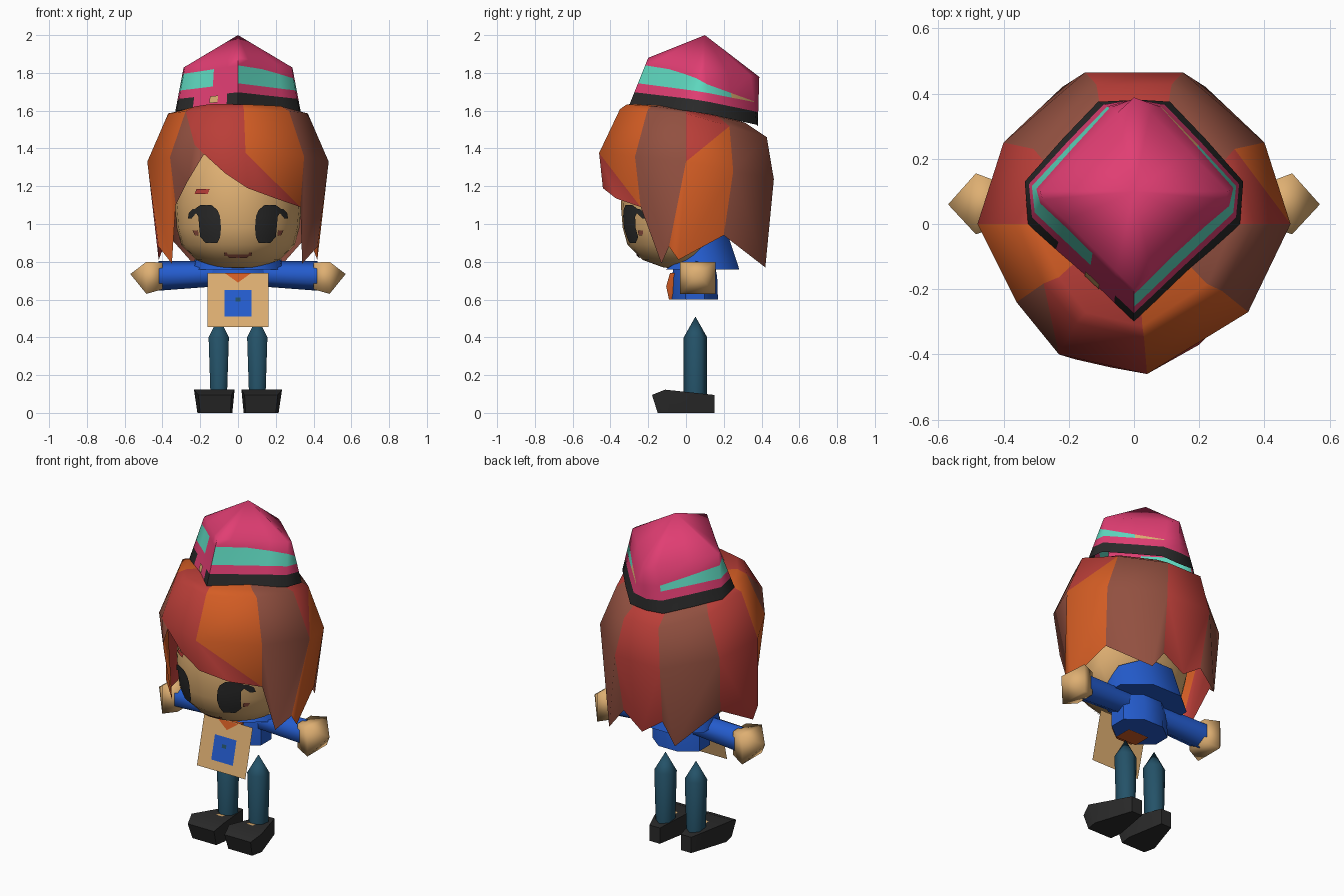
import bpy, bmesh, math
from mathutils import Vector

if "Cube" in bpy.data.objects:
    bpy.data.objects.remove(bpy.data.objects["Cube"])


def material(name, rgb):
    lin = [((c / 255 + 0.055) / 1.055) ** 2.4 for c in rgb]
    m = bpy.data.materials.new(name)
    m.diffuse_color = (*lin, 1)
    m.use_nodes = True
    m.node_tree.nodes["Principled BSDF"].inputs["Base Color"].default_value = m.diffuse_color
    return m


PINK = material("pink", (225, 62, 115))
AQUA = material("turquoise", (95, 217, 192))
BLACK = material("soft black", (42, 42, 42))
ORANGE = material("orange", (212, 93, 36))
RED = material("brick red", (186, 62, 56))
BROWN = material("brown", (146, 80, 64))
BLUE = material("blue", (36, 92, 206))
TEAL = material("dark teal", (36, 82, 104))
SKIN = material("tan", (222, 175, 114))


def finish(bm, name, mats, angle=80, recalc=True):
    if recalc:
        bmesh.ops.recalc_face_normals(bm, faces=bm.faces[:])
    me = bpy.data.meshes.new(name)
    bm.to_mesh(me)
    bm.free()
    for m in mats:
        me.materials.append(m)
    me.shade_smooth()
    me.set_sharp_from_angle(angle=math.radians(angle))
    ob = bpy.data.objects.new(name, me)
    bpy.context.collection.objects.link(ob)
    return ob


def loft(name, rings, mats, colour=lambda row, col: 0, caps=True, angle=80):
    """Skin closed rings of equal length; a one-point ring makes a tip."""
    bm = bmesh.new()
    vs = [[bm.verts.new(p) for p in r] for r in rings]
    n = max(len(r) for r in rings)
    for row, (a, b) in enumerate(zip(vs, vs[1:])):
        for i in range(n):
            j = (i + 1) % n
            if len(b) == 1:
                f = bm.faces.new((a[i], a[j], b[0]))
            else:
                f = bm.faces.new((a[i], a[j], b[j], b[i]))
            f.material_index = colour(row, i)
    if caps:
        for r in (vs[0], vs[-1]):
            if len(r) > 2:
                bm.faces.new(r)
    return finish(bm, name, mats, angle)


def ring(n, rx, ry, z, cx=0, cy=0, turn=0.5, tilt=0):
    pts = []
    for k in range(n):
        a = 2 * math.pi * (k + turn) / n
        y = ry * math.sin(a)
        pts.append((cx + rx * math.cos(a), cy + y, z + tilt * y))
    return pts


def side_ring(n, x, ry, rz, cy, cz):
    return [(x, p[0], p[1]) for p in ring(n, ry, rz, 0, cy, cz)]


def plate(name, quads, mat):
    bm = bmesh.new()
    for q in quads:
        bm.faces.new([bm.verts.new(p) for p in q])
    bmesh.ops.remove_doubles(bm, verts=bm.verts[:], dist=1e-5)
    return finish(bm, name, [mat], recalc=False)


def hull(name, pts, mat):
    bm = bmesh.new()
    bmesh.ops.convex_hull(bm, input=[bm.verts.new(p) for p in pts])
    return finish(bm, name, [mat], 35)


# head, a turned profile with a flatter, raised back
HEAD = [(0.01, 0.76), (0.12, 0.77), (0.23, 0.81), (0.31, 0.89), (0.335, 0.98),
        (0.345, 1.1), (0.33, 1.25), (0.25, 1.42), (0.05, 1.5)]


def head_ring(r, z):
    lift = 0.5 if z < 1 else 0
    return [(x, y, zz) if y <= 0 else (x, y * 0.68, zz + lift * y * 0.68)
            for x, y, zz in ring(24, r * 0.97, r, z, turn=0)]


loft("head", [head_ring(r, z) for r, z in HEAD], [SKIN])


def face_point(x, z):
    for (r0, z0), (r1, z1) in zip(HEAD, HEAD[1:]):
        if z0 <= z <= z1:
            r = r0 + (r1 - r0) * (z - z0) / (z1 - z0)
            return (x, -math.sqrt(max(r * r - (x / 0.97) ** 2, 0)) - 0.007, z)


def face_plate(name, rows, mat, side=1):
    quads = []
    for (za, a0, a1), (zb, b0, b1) in zip(rows, rows[1:]):
        for k in range(4):
            s, t = k / 4, (k + 1) / 4
            q = [face_point(side * (p + (e - p) * u), z) for p, e, u, z in
                 ((a0, a1, s, za), (a0, a1, t, za), (b0, b1, t, zb), (b0, b1, s, zb))]
            quads.append(q if side > 0 else q[::-1])
    plate(name, quads, mat)


# painted face
for label, s in (("left", -1), ("right", 1)):
    face_plate(label + "_eye", [(0.9, 0.11, 0.17), (0.93, 0.095, 0.2), (0.98, 0.09, 0.205),
                                (1.04, 0.095, 0.21), (1.075, 0.11, 0.235),
                                (1.1, 0.14, 0.2)], BLACK, s)
    face_plate(label + "_lash", [(1.03, 0.245, 0.265), (1.06, 0.22, 0.26),
                                 (1.08, 0.2, 0.24)], BLACK, s)
    face_plate(label + "_lower_lash", [(0.94, 0.208, 0.228), (0.965, 0.212, 0.24)], BROWN, s)
    face_plate(label + "_mouth_corner", [(0.83, 0.05, 0.07), (0.85, 0.06, 0.075)], BROWN, s)
face_plate("mouth", [(0.82, -0.045, 0.045), (0.838, -0.065, 0.065)], BROWN)
face_plate("eyebrow", [(1.16, 0.16, 0.23), (1.185, 0.15, 0.22)], RED, -1)

# hair: locks hang from a crown, each lock ends in a point
MID = [(-0.23, -0.4), (0.04, -0.46), (0.35, -0.27), (0.48, 0), (0.4, 0.25), (0.15, 0.465),
       (-0.15, 0.465), (-0.4, 0.25), (-0.48, 0), (-0.36, -0.24)]
LOW = [(-0.18, -0.415, 1.37), (0.05, -0.44, 1.19), (0.33, -0.24, 1.09), (0.42, -0.09, 0.88),
       (0.37, 0.2, 0.94), (0.13, 0.41, 0.89), (-0.13, 0.41, 0.89), (-0.37, 0.2, 0.94),
       (-0.42, -0.09, 0.88), (-0.33, -0.23, 1.1)]
TIP = [(-0.07, -0.44, 1.27), (0.2, -0.37, 1.135), (0.34, -0.13, 0.79), (0.42, -0.04, 0.81),
       (0.22, 0.42, 0.77), (0, 0.42, 0.8), (-0.22, 0.42, 0.77), (-0.42, -0.04, 0.81),
       (-0.35, -0.13, 0.79), (-0.27, -0.33, 1.22)]
LOCKS = [1, 0, 2, 0, 2, 1, 2, 1, 0, 2]  # orange, red, brown
bm = bmesh.new()
crown = bm.verts.new((0, 0.05, 1.63))
top = [bm.verts.new((x * 0.64, y * 0.68, 1.63 - 0.165 * (y * 0.68 + 0.3) + 0.04 * abs(x)))
       for x, y in MID]
up = [bm.verts.new((x * 0.77, y * (0.76 if y < 0 else 0.92),
                    1.585 - (0.05 if y < 0 else 0.27) * y)) for x, y in MID]
mid = [bm.verts.new((x, y, 1.42 if i == 0 else 1.33 - (0.1 if y < 0 else 0.2) * y))
       for i, (x, y) in enumerate(MID)]
low = [bm.verts.new(p) for p in LOW]
tip = [bm.verts.new(p) for p in TIP]
for i, c in enumerate(LOCKS):
    j = (i + 1) % 10
    faces = [(crown, top[i], top[j]), (top[i], up[i], up[j], top[j])]
    if i == 9:
        faces += [(up[i], mid[j], up[j]), (up[i], mid[i], mid[j])]
    else:
        faces += [(up[i], mid[i], up[j]), (mid[i], mid[j], up[j])]
    if i == 1:
        faces += [(mid[i], low[j], mid[j]), (mid[i], low[i], tip[i]), (mid[i], tip[i], low[j])]
    else:
        faces += [(mid[i], tip[i], mid[j]), (mid[i], low[i], tip[i]), (mid[j], tip[i], low[j])]
    for k, f in enumerate(faces):
        # red wedges: above two locks, and sweeping along the fringe edge
        red = (i in (3, 9) and k < 3) or (i == 1 and k > 4)
        bm.faces.new(f).material_index = 1 if red else c
finish(bm, "hair", [ORANGE, RED, BROWN])

# cap: chamfered brim rising to a diamond shoulder, with a band and a tapering stripe
right = [(0, -0.30, 0, -0.2), (0.06, -0.245, 0.055, -0.145), (0.14, -0.17, 0.125, -0.075),
         (0.24, -0.08, 0.21, 0.01), (0.325, 0, 0.28, 0.075), (0.335, 0.13, 0.288, 0.1),
         (0.22, 0.26, 0.17, 0.22), (0.11, 0.375, 0.05, 0.342), (0, 0.38, 0, 0.388)]
outline = right + [(-a, b, -c, d) for a, b, c, d in right[-2:0:-1]]
cap_rings = []
for level in range(5):
    pts = []
    for x0, y0, x1, y1 in outline:
        low_p = Vector((x0, y0, 1.63 - 0.165 * (y0 + 0.3) + 0.06 * abs(x0)))
        top_p = Vector((x1, y1, 1.88 - 0.172 * (y1 + 0.2)))
        taper = 0.4 if x0 > 0 else 0.55
        stripe = 0.46 + 0.38 * max(0.04, min(1, (taper - y0) / 0.55))
        pts.append(low_p.lerp(top_p, (0, 0.27, 0.46, stripe, 1)[level]))
    cap_rings.append(pts)
cap_rings.append([(0, 0.1, 2.0)])


def cap_colour(row, col):
    if row == 0 and col not in (13, 14):
        return 1
    if row == 2 and col not in (7, 8, 14, 15):
        return 3 if col == 6 else 2
    return 0


loft("cap", cap_rings, [PINK, BLACK, AQUA, SKIN], cap_colour, caps=False)

# small badge in the gap of the brim band
a0, a1, b0, b1 = cap_rings[0][14], cap_rings[0][15], cap_rings[1][14], cap_rings[1][15]
out = Vector((-0.67, -0.74, 0.1)) * 0.007
plate("cap_badge", [[a0.lerp(a1, s).lerp(b0.lerp(b1, s), t) + out for s, t in
                     ((-0.1, 0.35), (0.45, 0.35), (0.45, 0.9), (-0.1, 0.9))]], SKIN)

# torso with a shirt showing at the bottom and front, and the tilted collar
loft("torso", [ring(8, 0.17, 0.132, 0.6, cy=0.047), ring(8, 0.17, 0.13, 0.72, cy=0.045),
               ring(8, 0.15, 0.11, 0.82, cy=0.045)], [BLUE], angle=50)
plate("shirt_hem", [[(-0.07, 0.04, 0.594), (0.07, 0.04, 0.594), (0.07, -0.07, 0.594),
                     (-0.07, -0.07, 0.594)]], ORANGE)
hull("shirt_front", [(s * x, y, z) for s in (-1, 1) for x, y, z in
                     ((0.08, -0.085, 0.74), (0.08, -0.06, 0.74), (0.07, -0.105, 0.67),
                      (0.05, -0.09, 0.6), (0.07, -0.06, 0.6))], ORANGE)
loft("collar", [ring(8, 0.14, 0.1, 0.765, cy=0.045), ring(8, 0.255, 0.21, 0.76, cy=0.088),
                ring(8, 0.235, 0.165, 0.865, cy=0.065, tilt=0.6)], [BLUE], caps=False)

# arms and hands
for label, s in (("left", -1), ("right", 1)):
    loft(label + "_arm", [side_ring(6, s * 0.1, 0.075, 0.067, 0.05, 0.738),
                          side_ring(6, s * 0.42, 0.08, 0.078, 0.06, 0.725)], [BLUE])
    loft(label + "_hand", [side_ring(4, s * 0.40, 0.09, 0.1, 0.06, 0.725),
                           side_ring(4, s * 0.485, 0.132, 0.12, 0.062, 0.715),
                           [(s * 0.57, 0.06, 0.735)]], [SKIN], angle=100)


# apron, leaning forward, with neckline and pocket
def apron_point(x, z, lift=0.0):
    return (x, -0.09 - 0.25 * (0.74 - z) - lift, z)


def apron_quad(half, z0, z1, lift):
    return [apron_point(x, z, lift) for x, z in
            ((-half, z0), (half, z0), (half, z1), (-half, z1))]


plate("apron", [apron_quad(0.162, 0.455, 0.74, 0)], SKIN)
plate("pocket", [apron_quad(0.072, 0.51, 0.65, 0.005)], BLUE)
plate("pocket_button", [apron_quad(0.014, 0.59, 0.61, 0.008)], TEAL)
plate("neckline", [[apron_point(0, 0.69, 0.005), apron_point(0.07, 0.74, 0.005),
                    apron_point(-0.07, 0.74, 0.005)]], ORANGE)

# legs, shoes and bare instep patches
for label, s in (("left", -1), ("right", 1)):
    loft(label + "_leg", [ring(6, 0.05, 0.062, 0.08, s * 0.102, 0.05, 0.5),
                          ring(6, 0.062, 0.062, 0.4, s * 0.102, 0.05, 0.5),
                          [(s * 0.102, 0.05, 0.51)]], [TEAL])
    shoe = [(0.04, -0.15, 0), (0.2, -0.15, 0), (0.03, -0.08, 0), (0.215, -0.08, 0),
            (0.14, 0.15, 0), (0.07, 0.15, 0), (0.035, -0.18, 0.095), (0.21, -0.18, 0.095),
            (0.018, -0.11, 0.123), (0.233, -0.11, 0.123), (0.14, 0.15, 0.095),
            (0.07, 0.15, 0.095)]
    hull(label + "_shoe", [(s * x, y, z) for x, y, z in shoe], BLACK)
    patch = [(s * x, y, 0.126 - 0.108 * (y + 0.11)) for x, y in
             ((0.08, -0.035), (0.125, -0.035), (0.125, -0.008), (0.08, -0.008))]
    plate(label + "_instep", [patch if s > 0 else patch[::-1]], SKIN)
